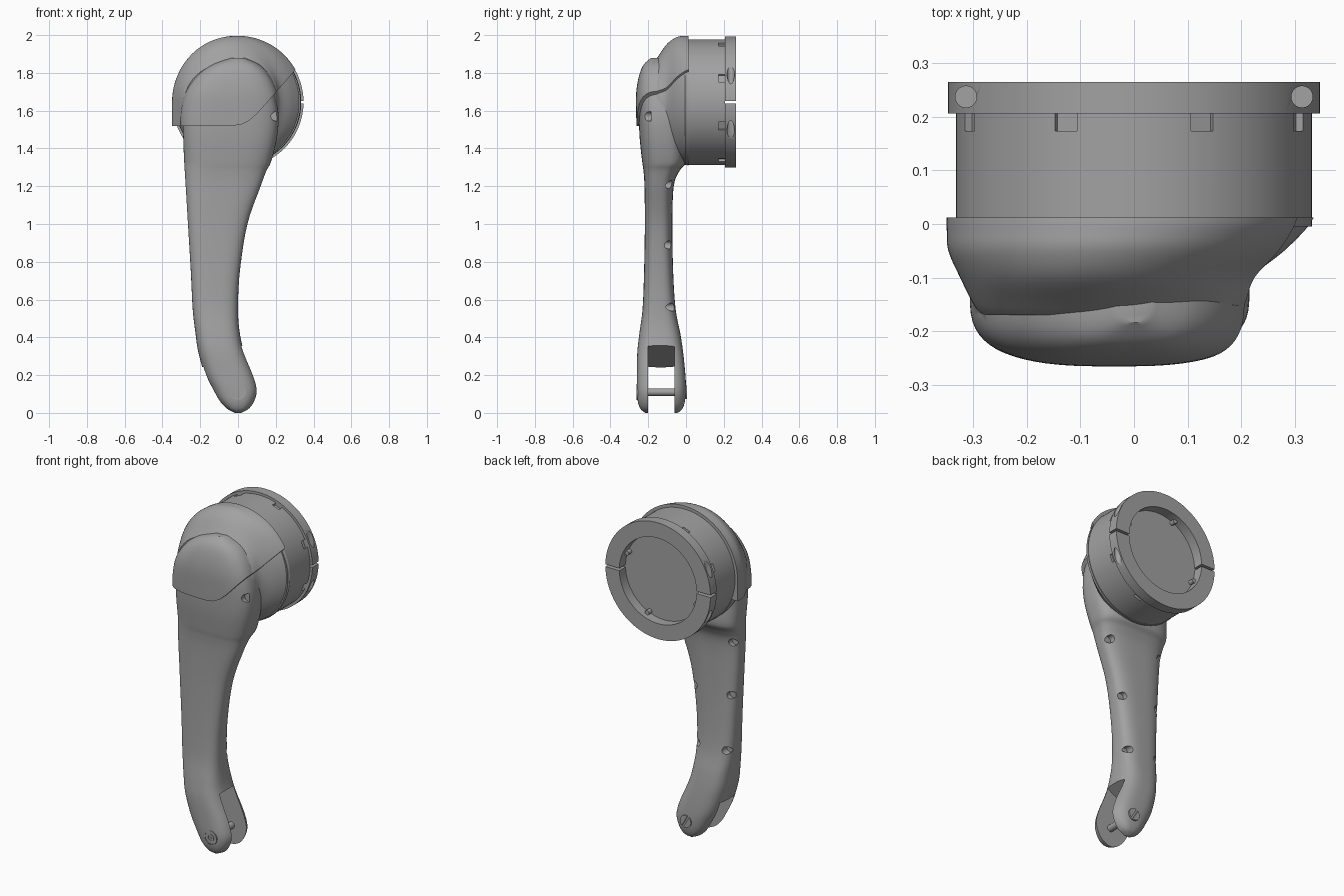
import bpy, bmesh, math
from mathutils import Vector

cube = bpy.data.objects.get("Cube")
if cube:
    bpy.data.objects.remove(cube, do_unlink=True)

grey = bpy.data.materials.new("plain grey")
grey.use_nodes = True
COLOUR = (0.36, 0.36, 0.36, 1)
grey.diffuse_color = COLOUR
grey.node_tree.nodes["Principled BSDF"].inputs["Base Color"].default_value = COLOUR

AXIS_Z = 1.645   # height of the drum axis
PIN_Z = 0.11     # height of the pivot pin


def new_object(name, bm):
    bmesh.ops.recalc_face_normals(bm, faces=bm.faces)
    mesh = bpy.data.meshes.new(name)
    bm.to_mesh(mesh)
    bm.free()
    obj = bpy.data.objects.new(name, mesh)
    bpy.context.collection.objects.link(obj)
    return obj


def smooth_path(stations, steps=5):
    """Catmull-Rom interpolation of station tuples."""
    pts = [Vector(s) for s in stations]
    pts = [pts[0]] + pts + [pts[-1]]
    out = []
    for a, b, c, d in zip(pts, pts[1:], pts[2:], pts[3:]):
        for i in range(steps):
            t = i / steps
            out.append(b + (c - a) * (t / 2) + (2 * a - 5 * b + 4 * c - d) * (t * t / 2)
                       + (3 * b - a - 3 * c + d) * (t ** 3 / 2))
    return out + [pts[-1]]


def loft(name, rings):
    bm = bmesh.new()
    loops = [[bm.verts.new(p) for p in ring] for ring in rings]
    n = len(loops[0])
    for lo, hi in zip(loops, loops[1:]):
        for i in range(n):
            j = (i + 1) % n
            bm.faces.new((lo[i], lo[j], hi[j], hi[i]))
    bm.faces.new(loops[0])
    bm.faces.new(loops[-1])
    return new_object(name, bm)


def rounded(t, power):
    c, s = math.cos(t), math.sin(t)
    return (math.copysign(abs(c) ** (2 / power), c), math.copysign(abs(s) ** (2 / power), s))


def angles(n):
    return [math.tau * (i + 0.5) / n for i in range(n)]


def prism(name, outline, y0, y1):
    return loft(name, [[(x, y, z) for x, z in outline] for y in (y0, y1)])


def rod(name, x, z, r, y0, y1, sides=32):
    ring = [(x + r * math.cos(t), z + r * math.sin(t)) for t in angles(sides)]
    return prism(name, ring, y0, y1)


def box(name, centre, size, spin=0.0):
    bpy.ops.mesh.primitive_cube_add(size=1, location=centre, rotation=(0, spin, 0))
    obj = bpy.context.object
    obj.name = name
    obj.scale = size
    bpy.context.view_layer.update()
    return obj


def combine(obj, other, operation="DIFFERENCE"):
    mod = obj.modifiers.new("combine", "BOOLEAN")
    mod.operation, mod.object, mod.solver = operation, other, "EXACT"
    bpy.context.view_layer.objects.active = obj
    bpy.ops.object.modifier_apply(modifier=mod.name)
    bpy.data.objects.remove(other, do_unlink=True)


def finish(obj, angle=35):
    obj.data.materials.clear()
    obj.data.materials.append(grey)
    bpy.ops.object.select_all(action="DESELECT")
    obj.select_set(True)
    bpy.context.view_layer.objects.active = obj
    bpy.ops.object.shade_smooth_by_angle(angle=math.radians(angle))


# Arm stations: z, left x, right x, front y, back y
ARM = [
    (0, -.02, .02, -.215, -.045), (.02, -.06, .06, -.24, -.02),
    (.06, -.1, .09, -.255, -.006), (.12, -.135, .105, -.26, 0),
    (.2, -.175, .085, -.26, -.003), (.32, -.21, .035, -.258, -.015),
    (.42, -.225, .01, -.247, -.03), (.55, -.24, 0, -.23, -.055),
    (.75, -.25, .01, -.222, -.068), (1, -.265, .05, -.218, -.072),
    (1.2, -.277, .12, -.22, -.065), (1.28, -.282, .15, -.225, -.035),
    (1.33, -.285, .175, -.232, 0), (1.45, -.29, .205, -.245, 0),
    (1.57, -.29, .215, -.25, 0), (1.68, -.265, .195, -.25, 0),
    (1.77, -.205, .155, -.235, 0), (1.83, -.125, .1, -.21, 0),
    (1.866, -.02, .02, -.17, -.04)]

# Head stations: y, left x, right x, top z, bottom z
HEAD = [
    (.012, -.335, .335, 1.982, 1.31), (-.01, -.335, .32, 1.982, 1.315),
    (-.05, -.332, .28, 1.975, 1.33), (-.1, -.31, .22, 1.94, 1.37),
    (-.15, -.285, .2, 1.87, 1.42), (-.17, -.27, .18, 1.84, 1.46)]


def shell(name, out, low_power):
    """Arm and head merged, grown outward by a small margin."""
    rings = []
    for z, xl, xr, yf, yb in smooth_path(ARM):
        cx, cy = (xl + xr) / 2, (yf - out + yb) / 2
        a, b = (xr - xl) / 2 + out, (yb - yf + out) / 2
        rings.append([(cx + a * u, cy + b * v, z + out)
                      for u, v in (rounded(t, 3) for t in angles(64))])
    body = loft(name, rings)
    rings = []
    for y, xl, xr, zt, zb in smooth_path(HEAD):
        cx, a = (xl + xr) / 2, (xr - xl) / 2 + out
        ring = []
        for t in angles(96):
            u, v = rounded(t, 2 if t < math.pi else low_power)
            ring.append((cx + a * u, y, AXIS_Z + v * ((zt if v > 0 else 2 * AXIS_Z - zb) - AXIS_Z + out)))
        rings.append(ring)
    combine(body, loft("head_blend", rings), "UNION")
    return body


# Arm with fork slot and screw pockets
arm = shell("arm", 0, 2)
slot = [(-.4, -.1), (.3, -.1), (.3, .506), (-.4, .127)]
combine(arm, prism("slot_cutter", slot, -.2, -.062))
for z, xl, xr in ((1.21, -.25, .095), (.89, -.235, .005), (.56, -.215, -.025)):
    for x in (xl, xr):
        combine(arm, rod("pocket_cutter", x, z, .022, -.11, .1, 20))
combine(arm, rod("pocket_cutter", .2, 1.57, .025, -.4, -.185, 20))
finish(arm)

# Cover over the upper front, trimmed to a swept lower edge
cover = shell("front_cover", .014, 9)
edge = [(-.5, 1.52), (-.03, 1.52), (.02, 1.527), (.06, 1.548), (.1, 1.583),
        (.16, 1.65), (.32, 1.835), (.5, 2.02), (.5, 2.2), (-.5, 2.2)]
combine(cover, prism("cover_trim", edge, -.4, .1), "INTERSECT")
finish(cover)

# Drum with clip recesses around its back rim
drum = rod("drum", 0, AXIS_Z, .332, -.005, .206, 96)
for k in range(8):
    t = math.tau * (k + 0.5) / 8
    spot = (.332 * math.cos(t), .19, AXIS_Z + .332 * math.sin(t))
    combine(drum, box("clip_cutter", spot, (.03, .034, .045), -t))
finish(drum)

# Split clamp ring with bolt bores
ring = rod("clamp_ring", 0, AXIS_Z, .347, .206, .265, 96)
combine(ring, rod("bore_cutter", 0, AXIS_Z, .255, .1, .4, 96))
combine(ring, box("gap_cutter", (0, .25, AXIS_Z), (1, .2, .014)))
for x in (-.313, .313):
    for side in (-1, 1):
        bpy.ops.mesh.primitive_cylinder_add(vertices=24, radius=.02, depth=.2,
                                            location=(x, .237, AXIS_Z + side * .18))
        combine(ring, bpy.context.object)
finish(ring)

# Small lugs inside the ring
for k in range(4):
    t = math.tau * (k + 0.25) / 4
    finish(rod("ring_lug", .246 * math.cos(t), AXIS_Z + .246 * math.sin(t), .014, .2, .235, 16))

# Pivot pin, its slotted head and the front rivet
finish(rod("pivot_pin", 0, PIN_Z, .02, -.25, -.01))
head = rod("pin_head", 0, PIN_Z, .036, -.02, .006)
combine(head, box("slot_cutter", (0, .006, PIN_Z), (.1, .016, .012), math.radians(60)))
finish(head)
rivet = rod("front_rivet", 0, PIN_Z, .042, -.262, -.24)
for outer, inner in ((.036, .022), (.014, .006)):
    groove = rod("groove_cutter", 0, PIN_Z, outer, -.3, -.258)
    combine(groove, rod("groove_core", 0, PIN_Z, inner, -.4, -.2))
    combine(rivet, groove)
finish(rivet)
